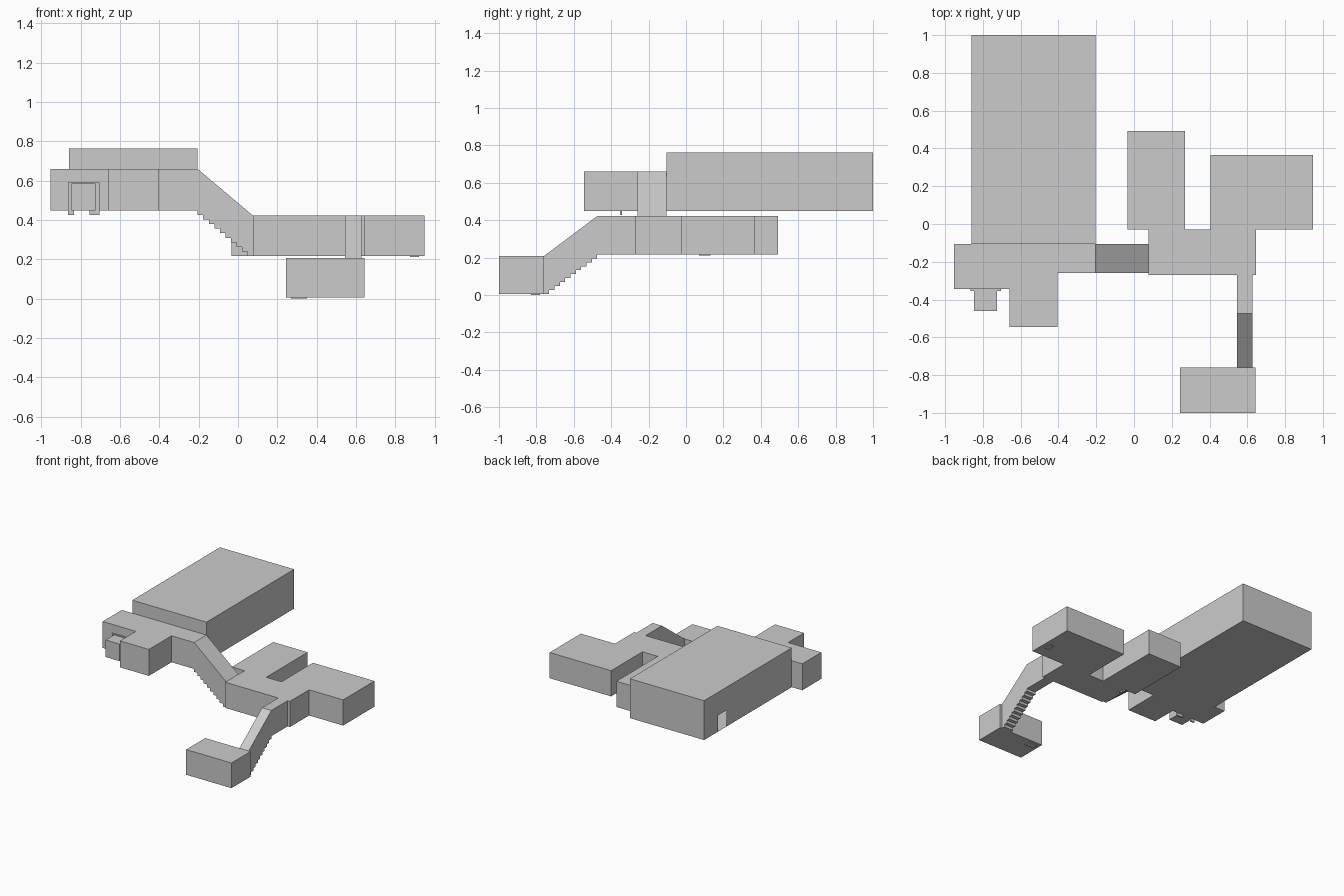
import bpy, bmesh
from mathutils import Vector

if "Cube" in bpy.data.objects:
    bpy.data.objects.remove(bpy.data.objects["Cube"])

UP0, UP1, HALL1 = 0.449, 0.66, 0.763      # upper floor, ceiling, hall ceiling
MID0, MID1 = 0.217, 0.422                 # middle level
LOW0, LOW1 = 0.007, 0.208                 # lowest level


def make_object(name, faces):
    """Mesh from polygons given as point lists."""
    bm = bmesh.new()
    for pts in faces:
        bm.faces.new([bm.verts.new(p) for p in pts])
    bmesh.ops.remove_doubles(bm, verts=bm.verts, dist=1e-5)
    bmesh.ops.recalc_face_normals(bm, faces=bm.faces)
    me = bpy.data.meshes.new(name)
    bm.to_mesh(me)
    bm.free()
    ob = bpy.data.objects.new(name, me)
    bpy.context.collection.objects.link(ob)
    return ob


def room(name, plan, z0, z1, openings=None):
    """Room shell. openings: edge index -> 'open' or (start, end, height) doorway along the edge."""
    openings = openings or {}
    faces = [[(x, y, z0) for x, y in reversed(plan)], [(x, y, z1) for x, y in plan]]
    for i, a in enumerate(plan):
        b = plan[(i + 1) % len(plan)]
        spec = openings.get(i)
        if spec == 'open':
            continue
        pa, pb = Vector((*a, z0)), Vector((*b, z0))
        up = Vector((0, 0, z1 - z0))
        wall = [pa]
        if spec:
            s, e, h = spec
            d = (pb - pa).normalized()
            hv = Vector((0, 0, h))
            wall += [pa + d * s, pa + d * s + hv, pa + d * e + hv, pa + d * e]
        faces.append(wall + [pb, pb + up, pa + up])
    return make_object(name, faces)


def rect(x0, x1, y0, y1):
    return [(x0, y0), (x1, y0), (x1, y1), (x0, y1)]


def box(name, x0, x1, y0, y1, z0, z1):
    return room(name, rect(x0, x1, y0, y1), z0, z1)


def stair(name, low, high, w0, w1, floors, ceilings, along_x, steps=10):
    """Sloped stairwell with stepped floor, open at both ends."""
    run = (high - low) / steps
    rise = (floors[1] - floors[0]) / steps
    prof = [(low, floors[0])]
    for i in range(steps):
        t = low + run * (i + 1)
        prof += [(t, floors[0] + rise * i), (t, floors[0] + rise * (i + 1))]
    prof += [(high, ceilings[1]), (low, ceilings[0])]

    def at(p, w):
        return (p[0], w, p[1]) if along_x else (w, p[0], p[1])

    n = len(prof)
    faces = [[at(p, w) for p in prof] for w in (w0, w1)]
    for i in range(n):
        if i in (n - 3, n - 1):      # open ends
            continue
        p, q = prof[i], prof[(i + 1) % n]
        faces.append([at(p, w0), at(q, w0), at(q, w1), at(p, w1)])
    return make_object(name, faces)


# Upper level: large hall with a side doorway in its left wall
room("great_hall", rect(-0.86, -0.205, -0.105, 1.0), UP0, HALL1,
     {3: (0.175, 0.285, 0.13)})

# Upper corridor with its front room, stair mouth and alcove doorway
room("upper_corridor",
     [(-0.953, -0.345), (-0.66, -0.345), (-0.66, -0.545), (-0.405, -0.545),
      (-0.405, -0.26), (-0.205, -0.26), (-0.205, -0.105), (-0.86, -0.105), (-0.953, -0.105)],
     UP0, UP1, {0: (0.107, 0.229, 0.136), 5: 'open', 6: 'open'})

# Entrance alcove and door frame
room("entrance_alcove", rect(-0.846, -0.724, -0.46, -0.345), UP0, UP0 + 0.136, {2: 'open'})
box("door_frame_left", -0.865, -0.834, -0.354, -0.342, 0.427, 0.592)
box("door_frame_right", -0.756, -0.704, -0.354, -0.342, 0.427, 0.592)
box("door_frame_top", -0.834, -0.756, -0.354, -0.342, 0.582, 0.592)

# Stair from upper to middle level
stair("upper_stair", 0.077, -0.205, -0.26, -0.105, (MID0, UP0), (MID1, UP1), True)

# Middle level: corridor, two rear rooms and the front passage
room("middle_level",
     [(0.077, -0.27), (0.545, -0.27), (0.545, -0.475), (0.627, -0.475), (0.627, -0.27),
      (0.647, -0.27), (0.647, -0.028), (0.948, -0.028), (0.948, 0.366), (0.405, 0.366),
      (0.405, -0.03), (0.27, -0.03), (0.27, 0.492), (-0.034, 0.492), (-0.034, -0.028),
      (0.077, -0.028), (0.077, -0.105), (0.077, -0.26)],
     MID0, MID1, {2: 'open', 16: 'open'})

# Stair from middle to lowest level
stair("lower_stair", -0.76, -0.475, 0.545, 0.627, (LOW0, MID0), (LOW1, MID1), False)

# Lowest room, open to the stair
room("lower_room",
     [(0.243, -1.0), (0.643, -1.0), (0.643, -0.76), (0.627, -0.76), (0.545, -0.76), (0.243, -0.76)],
     LOW0, LOW1, {3: 'open'})

# Small slabs showing under the floors
box("lower_floor_slab", 0.27, 0.35, -0.83, -0.78, 0.0, LOW0 + 0.002)
box("middle_floor_slab", 0.875, 0.92, 0.07, 0.13, 0.211, MID0 + 0.002)
